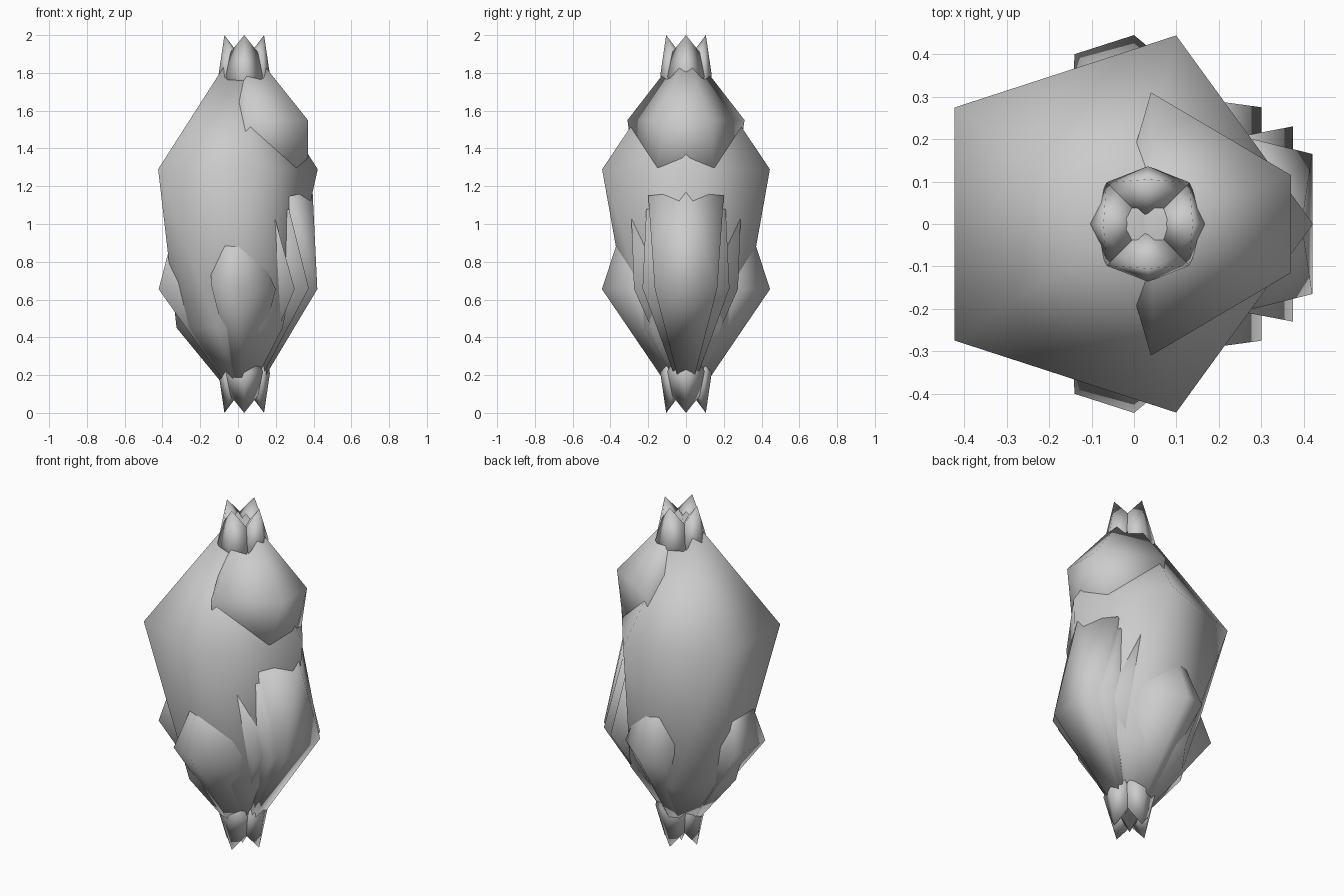
import bpy, bmesh, math

if "Cube" in bpy.data.objects:
    bpy.data.objects.remove(bpy.data.objects["Cube"])

def finish(name, bm):
    r = bmesh.ops.convex_hull(bm, input=bm.verts[:])
    junk = {g for g in r["geom_interior"] + r["geom_unused"]
            if isinstance(g, bmesh.types.BMVert) and g.is_valid}
    bmesh.ops.delete(bm, geom=list(junk), context='VERTS')
    bmesh.ops.recalc_face_normals(bm, faces=bm.faces[:])
    for f in bm.faces:
        f.smooth = True
    me = bpy.data.meshes.new(name)
    bm.to_mesh(me)
    bm.free()
    bpy.context.collection.objects.link(bpy.data.objects.new(name, me))

def hull(name, pts):
    """Smooth convex crystal from points; points off the y axis are mirrored."""
    bm = bmesh.new()
    for x, y, z in pts:
        for s in ((1, -1) if abs(y) > 1e-4 else (1,)):
            bm.verts.new((x, y * s, z))
    finish(name, bm)

def ring(cx, r, z, degs):
    return [(cx + r * math.cos(math.radians(d)), r * math.sin(math.radians(d)), z) for d in degs]

# large five-sided crystal, wide at the top
hull("main_crystal",
     [(0.0, 0, 1.95), (0.02, 0, 0.03)]
     + ring(-0.045, 0.467, 1.29, (0, 72, 144))
     + ring(-0.015, 0.31, 0.45, (180, 108, 36)))

# upper crystal leaning to +x, sinking into the main one below z = 1.3
hull("upper_crystal",
     [(0.05, 0, 1.95), (-0.05, 0, 1.8), (0.37, 0.115, 1.55), (0.04, 0.31, 1.55),
      (0.37, 0, 1.31), (0.31, 0.15, 1.30), (0.04, 0.26, 1.2)])

# lower crystal on the +x side with stepped corners
hull("lower_crystal",
     [(0.04, 0, 0.02), (0.42, 0.165, 0.655), (0.395, 0, 1.17), (0.28, 0.2, 1.15),
      (0.0, 0.1, 1.0)])
hull("lower_step",
     [(0.04, 0, 0.03), (0.375, 0.23, 0.66), (0.27, 0.21, 1.08), (0.0, 0.1, 1.0)])
hull("lower_outer_step",
     [(0.04, 0, 0.04), (0.30, 0.275, 0.655), (0.19, 0.29, 1.05), (0.0, 0.1, 1.0)])

# small corners that poke out under the main crystal
hull("side_nubs",
     [(0.03, 0, 0.0), (0.0, 0.445, 0.655), (-0.14, 0.40, 0.67),
      (0.0, 0.30, 1.1), (0.2, 0.28, 0.655), (-0.15, 0.2, 0.8)])
hull("left_nub",
     [(0.03, 0, 0.02), (-0.42, 0.14, 0.655), (-0.33, 0.07, 1.0), (0, 0.1, 0.8)])

# crowns of four joined points at the top and bottom
CX = 0.033
for end in ("top", "bottom"):
    for i in range(4):
        a = i * math.pi / 2
        c, s = math.cos(a), math.sin(a)
        bm = bmesh.new()
        for r, t, z in [(0.105, 0, 2.0), (0.0, 0, 1.86), (0.072, 0.072, 1.91),
                        (0.072, -0.072, 1.91), (0.136, 0, 1.79), (0.098, 0.098, 1.78),
                        (0.098, -0.098, 1.78), (0.10, 0, 1.6)]:
            zz = z if end == "top" else 2.0 - z
            bm.verts.new((CX + r * c - t * s, r * s + t * c, zz))
        finish(f"{end}_point_{i + 1}", bm)
